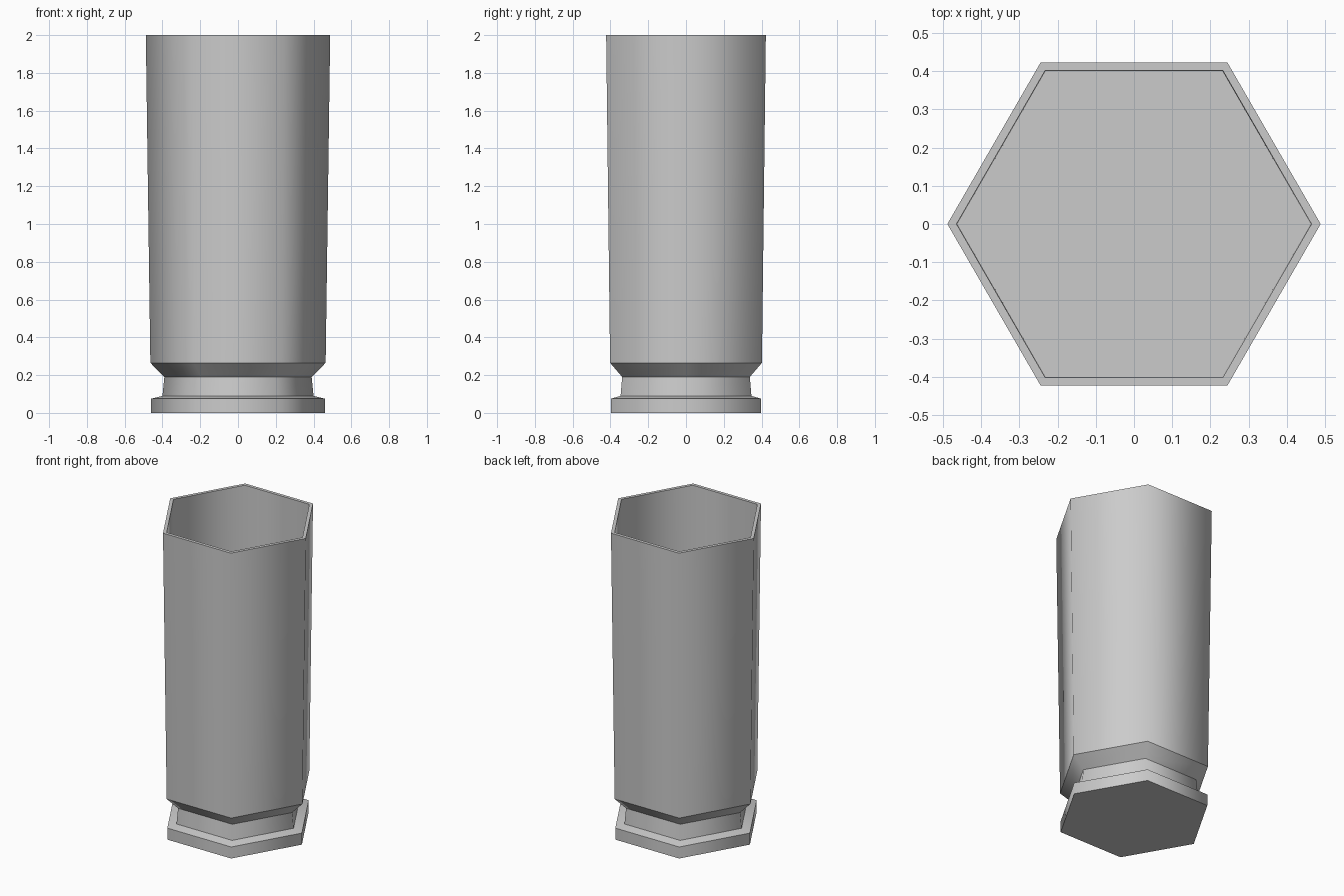
import bpy
import bmesh
from math import cos, sin, pi

SIDES = 6

cube = bpy.data.objects.get("Cube")
if cube:
    bpy.data.objects.remove(cube, do_unlink=True)

# Single grey finish
grey = bpy.data.materials.new("light_grey")
grey.use_nodes = True
colour = (0.6, 0.6, 0.6, 1)
grey.diffuse_color = colour
grey.node_tree.nodes["Principled BSDF"].inputs["Base Color"].default_value = colour


def hex_lathe(name, profile):
    """Stack hexagonal rings along a (radius, height) profile and cap both ends."""
    bm = bmesh.new()
    rings = []
    for radius, z in profile:
        angles = [2 * pi * i / SIDES for i in range(SIDES)]
        rings.append([bm.verts.new((radius * cos(a), radius * sin(a), z)) for a in angles])
    for low, high in zip(rings, rings[1:]):
        for i in range(SIDES):
            j = (i + 1) % SIDES
            bm.faces.new((low[i], low[j], high[j], high[i]))
    bm.faces.new(rings[0][::-1])
    bm.faces.new(rings[-1])
    # Soft corners around the body, crisp edges along every ring
    for face in bm.faces:
        face.smooth = True
    for ring in rings:
        for i in range(SIDES):
            bm.edges.get((ring[i], ring[(i + 1) % SIDES])).smooth = False
    bmesh.ops.recalc_face_normals(bm, faces=bm.faces[:])
    mesh = bpy.data.meshes.new(name)
    bm.to_mesh(mesh)
    bm.free()
    mesh.materials.append(grey)
    obj = bpy.data.objects.new(name, mesh)
    bpy.context.collection.objects.link(obj)
    return obj


# Foot, neck, flared body, rim, then down the inside to the floor
hex_lathe("hexagonal_tumbler", [
    (0.46, 0), (0.46, 0.075),
    (0.40, 0.09), (0.39, 0.19),
    (0.464, 0.265), (0.488, 2),
    (0.464, 2), (0.462, 0.29),
])
